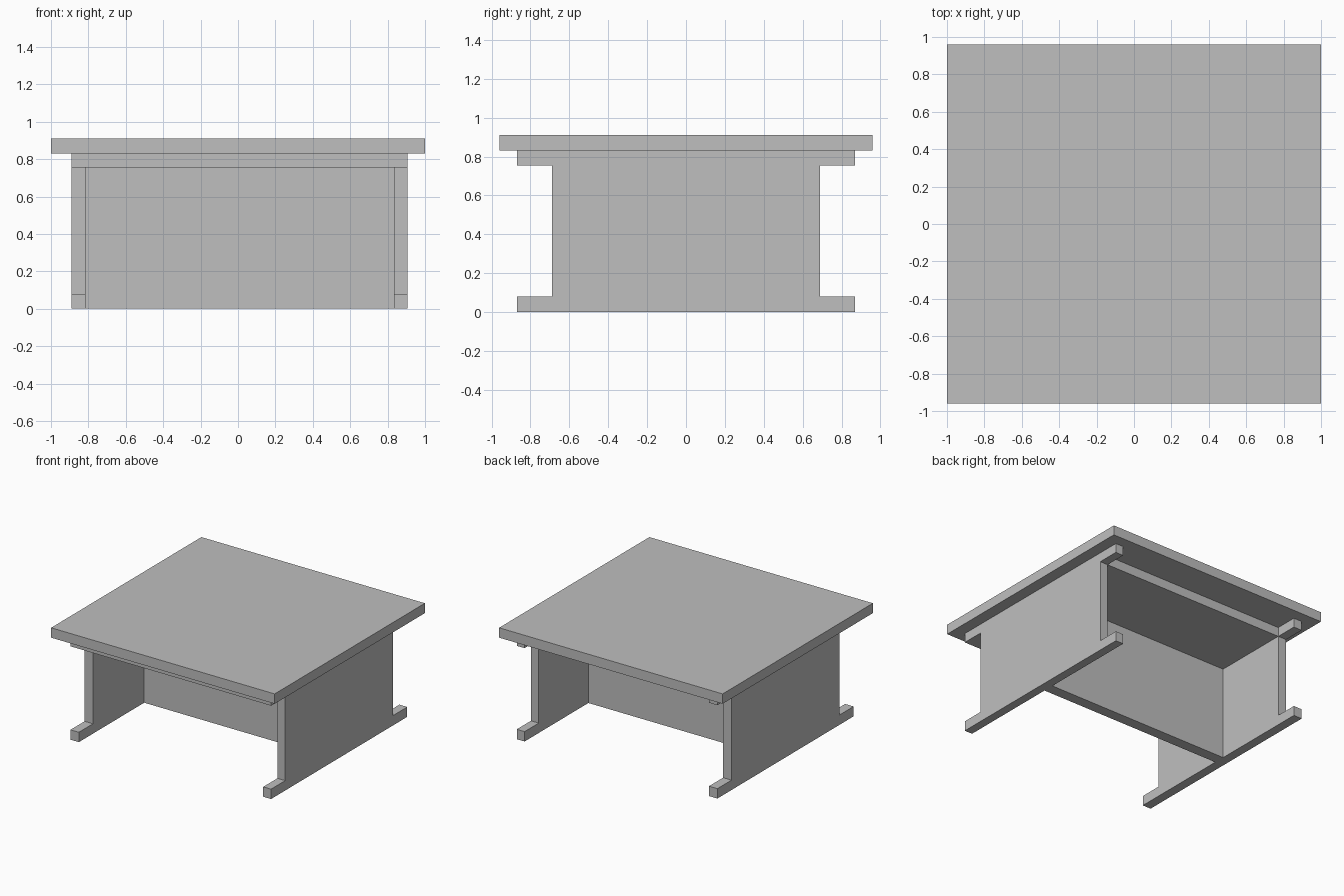
import bpy
import bmesh

cube = bpy.data.objects.get("Cube")
if cube:
    bpy.data.objects.remove(cube, do_unlink=True)

# One plain grey for the whole table
grey = bpy.data.materials.new("plain grey")
grey.use_nodes = True
colour = (0.52, 0.52, 0.52, 1)
grey.diffuse_color = colour
grey.node_tree.nodes["Principled BSDF"].inputs["Base Color"].default_value = colour


def extrude_profile(name, profile, x0, x1):
    """Extrude a (y, z) outline from x0 to x1."""
    bm = bmesh.new()
    face = bm.faces.new([bm.verts.new((x0, y, z)) for y, z in profile])
    new = bmesh.ops.extrude_face_region(bm, geom=[face])["geom"]
    verts = [v for v in new if isinstance(v, bmesh.types.BMVert)]
    bmesh.ops.translate(bm, vec=(x1 - x0, 0, 0), verts=verts)
    bmesh.ops.recalc_face_normals(bm, faces=bm.faces)
    mesh = bpy.data.meshes.new(name)
    bm.to_mesh(mesh)
    bm.free()
    mesh.materials.append(grey)
    obj = bpy.data.objects.new(name, mesh)
    bpy.context.collection.objects.link(obj)
    return obj


def board(name, x, y, z):
    """Rectangular board given by its (min, max) on each axis."""
    outline = [(y[0], z[0]), (y[1], z[0]), (y[1], z[1]), (y[0], z[1])]
    return extrude_profile(name, outline, *x)


# Main heights and depths
rail_z, top_z, table_z = 0.755, 0.83, 0.91
foot_z, foot_y, web_y = 0.08, 0.87, 0.69
inner_right, inner_left = -0.815, 0.835

# Side panels: a wide upright with feet and top arms, front and back
half = [(foot_y, 0), (foot_y, foot_z), (web_y, foot_z),
        (web_y, rail_z), (foot_y, rail_z), (foot_y, top_z)]
outline = half + [(-y, z) for y, z in reversed(half)]
extrude_profile("right_side_panel", outline, -0.89, inner_right)
extrude_profile("left_side_panel", outline, inner_left, 0.905)

# Slab under the top and the upright board that ties the sides together
board("under_slab", (inner_right, inner_left), (-foot_y, web_y), (rail_z, top_z))
board("centre_board", (inner_right, inner_left), (-0.035, 0.055), (0, rail_z))

# Table top
board("table_top", (-1, 1), (-0.96, 0.96), (top_z, table_z))
